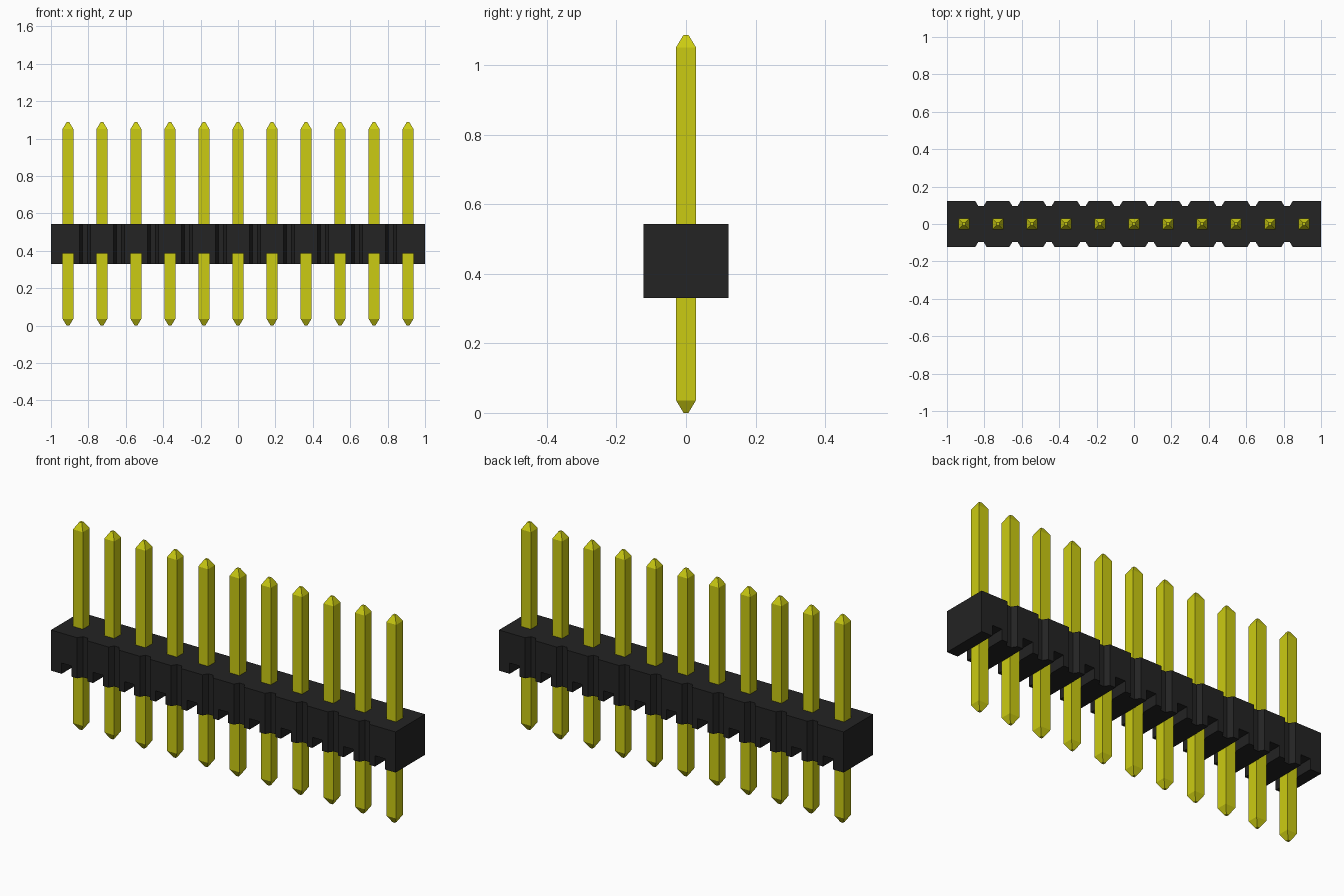
import bpy
import bmesh

PINS = 11
PITCH = 2 / PINS
HALF_DEPTH = 0.122
BASE, CHANNEL_TOP, TOP = 0.33, 0.386, 0.543
PIN_HALF, TIP_HALF = 0.0285, 0.007
PIN_HEIGHT, TIP_LENGTH = 1.088, 0.036

cube = bpy.data.objects.get("Cube")
if cube:
    bpy.data.objects.remove(cube, do_unlink=True)


def make_material(name, colour):
    mat = bpy.data.materials.new(name)
    mat.use_nodes = True
    mat.diffuse_color = colour
    mat.node_tree.nodes["Principled BSDF"].inputs["Base Color"].default_value = colour
    return mat


def make_object(name, bm, mat=None):
    bmesh.ops.recalc_face_normals(bm, faces=bm.faces)
    mesh = bpy.data.meshes.new(name)
    bm.to_mesh(mesh)
    bm.free()
    if mat:
        mesh.materials.append(mat)
    obj = bpy.data.objects.new(name, mesh)
    bpy.context.collection.objects.link(obj)
    return obj


def add_loft(bm, sections):
    """Join equal-sized point rings into a closed solid."""
    rings = [[bm.verts.new(p) for p in ring] for ring in sections]
    count = len(rings[0])
    for low, high in zip(rings, rings[1:]):
        for i in range(count):
            j = (i + 1) % count
            bm.faces.new((low[i], low[j], high[j], high[i]))
    bm.faces.new(rings[0][::-1])
    bm.faces.new(rings[-1])


def rectangle(x, half_x, half_y, z):
    return [(x + sx * half_x, sy * half_y, z)
            for sx, sy in ((-1, -1), (1, -1), (1, 1), (-1, 1))]


black = make_material("black plastic", (0.017, 0.017, 0.017, 1))
yellow = make_material("yellow metal", (0.6, 0.6, 0.006, 1))
pin_xs = [(i - (PINS - 1) / 2) * PITCH for i in range(PINS)]

# Housing outline with a tapered notch between neighbouring pins
front = [(-1, -HALF_DEPTH)]
for x in pin_xs[:-1]:
    seam = x + PITCH / 2
    for offset, inset in ((-0.03, 0), (-0.014, 0.026), (0.014, 0.026), (0.03, 0)):
        front.append((seam + offset, -HALF_DEPTH + inset))
front.append((1, -HALF_DEPTH))
outline = front + [(x, -y) for x, y in reversed(front)]
bm = bmesh.new()
add_loft(bm, [[(x, y, z) for x, y in outline] for z in (BASE, TOP)])
housing = make_object("housing", bm, black)

# Channels across the underside, one at each pin
bm = bmesh.new()
for x in pin_xs:
    add_loft(bm, [rectangle(x, PIN_HALF, HALF_DEPTH * 2, z)
                  for z in (BASE - 0.1, CHANNEL_TOP)])
cutter = make_object("channel_cutter", bm)
cutter.hide_render = True
cutter.hide_set(True)
cut = housing.modifiers.new("channels", 'BOOLEAN')
cut.operation = 'DIFFERENCE'
cut.solver = 'EXACT'
cut.object = cutter

# Apply the cut and remove the helper
bpy.context.view_layer.update()
evaluated = housing.evaluated_get(bpy.context.evaluated_depsgraph_get())
mesh = bpy.data.meshes.new_from_object(evaluated)
housing.modifiers.clear()
housing.data = mesh
bpy.data.objects.remove(cutter, do_unlink=True)

# Square pins with tapered, blunt ends
bm = bmesh.new()
add_loft(bm, [rectangle(0, half, half, z) for half, z in (
    (TIP_HALF, 0), (PIN_HALF, TIP_LENGTH),
    (PIN_HALF, PIN_HEIGHT - TIP_LENGTH), (TIP_HALF, PIN_HEIGHT))])
first_pin = make_object("pin_1", bm, yellow)
first_pin.location.x = pin_xs[0]
for number, x in enumerate(pin_xs[1:], 2):
    pin = bpy.data.objects.new(f"pin_{number}", first_pin.data)
    pin.location.x = x
    bpy.context.collection.objects.link(pin)
